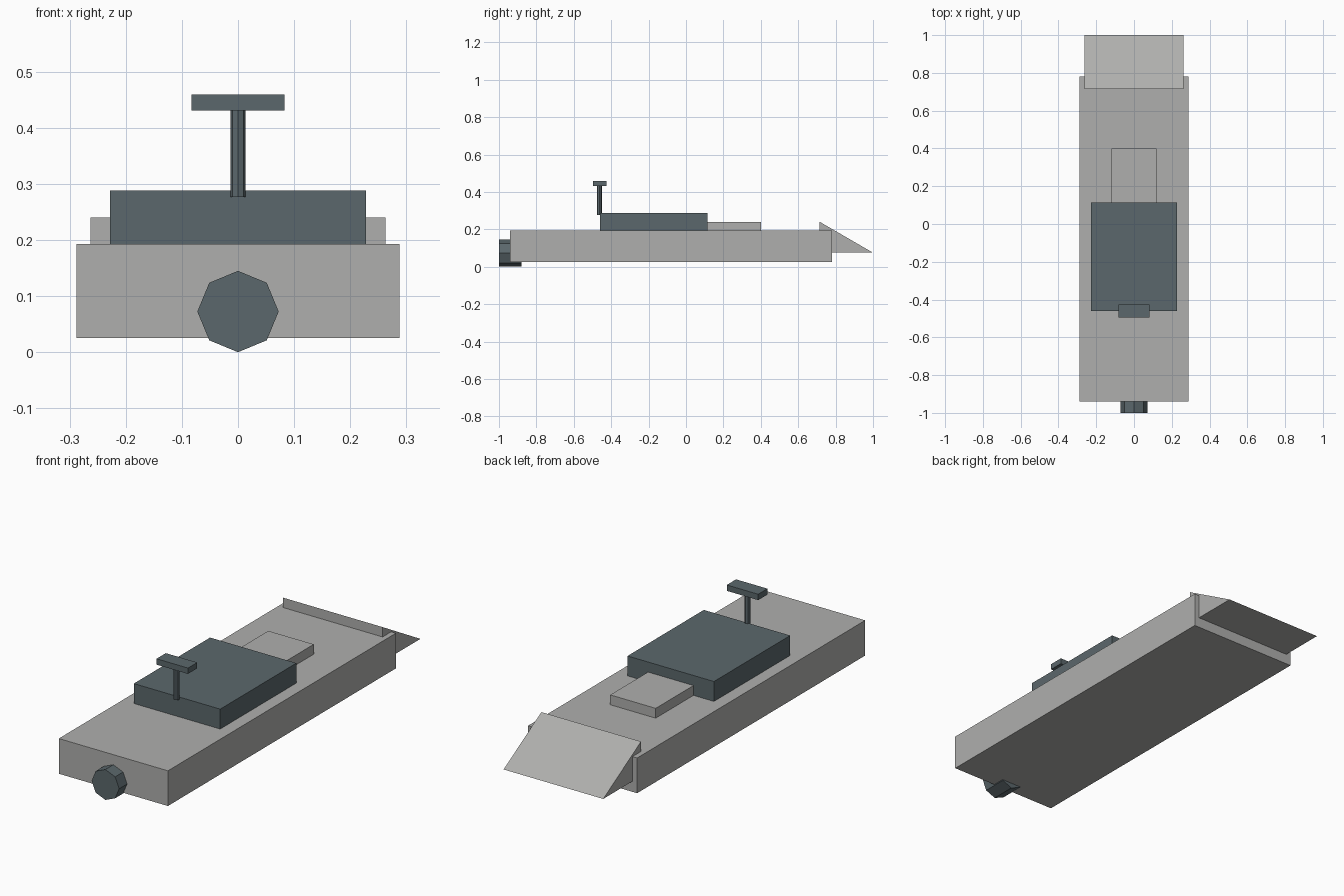
import bpy, bmesh, math
from mathutils import Matrix

if "Cube" in bpy.data.objects:
    bpy.data.objects.remove(bpy.data.objects["Cube"])


def material(name, rgb):
    m = bpy.data.materials.new(name)
    m.diffuse_color = (*rgb, 1)
    m.use_nodes = True
    m.node_tree.nodes["Principled BSDF"].inputs["Base Color"].default_value = m.diffuse_color
    return m


GREY = material("light grey", (0.43, 0.43, 0.42))
SLATE = material("dark slate", (0.105, 0.137, 0.149))


def add(name, bm, mat):
    bmesh.ops.recalc_face_normals(bm, faces=bm.faces)
    me = bpy.data.meshes.new(name)
    bm.to_mesh(me)
    bm.free()
    me.materials.append(mat)
    ob = bpy.data.objects.new(name, me)
    bpy.context.collection.objects.link(ob)
    return ob


def prism(name, half_width, profile, mat):
    """Extrude a (y, z) profile across x, centred on x = 0."""
    bm = bmesh.new()
    face = bm.faces.new([bm.verts.new((-half_width, y, z)) for y, z in profile])
    ext = bmesh.ops.extrude_face_region(bm, geom=[face])
    verts = [g for g in ext["geom"] if isinstance(g, bmesh.types.BMVert)]
    bmesh.ops.translate(bm, verts=verts, vec=(2 * half_width, 0, 0))
    return add(name, bm, mat)


def box(name, half_width, y0, y1, z0, z1, mat):
    return prism(name, half_width, [(y0, z0), (y1, z0), (y1, z1), (y0, z1)], mat)


def cylinder(name, radius, depth, centre, mat, tilt=0):
    bm = bmesh.new()
    bmesh.ops.create_cone(bm, cap_ends=True, segments=8, radius1=radius,
                          radius2=radius, depth=depth,
                          matrix=Matrix.Translation(centre) @ Matrix.Rotation(tilt, 4, 'X'))
    return add(name, bm, mat)


# Hull, sloped bow and deck step
box("hull", 0.288, -0.94, 0.78, 0.025, 0.193, GREY)
prism("bow_wedge", 0.263, [(0.715, 0.075), (1.0, 0.075), (0.715, 0.24)], GREY)
box("deck_step", 0.12, 0.10, 0.40, 0.18, 0.24, GREY)

# Cabin with mast and crossbar
box("cabin", 0.228, -0.46, 0.115, 0.18, 0.288, SLATE)
cylinder("mast", 0.0135, 0.16, (0, -0.463, 0.357), SLATE)
box("mast_crossbar", 0.083, -0.496, -0.426, 0.431, 0.459, SLATE)

# Rear-facing drive housing
cylinder("drive_housing", 0.0725, 0.12, (0, -0.94, 0.0725), SLATE, math.pi / 2)
